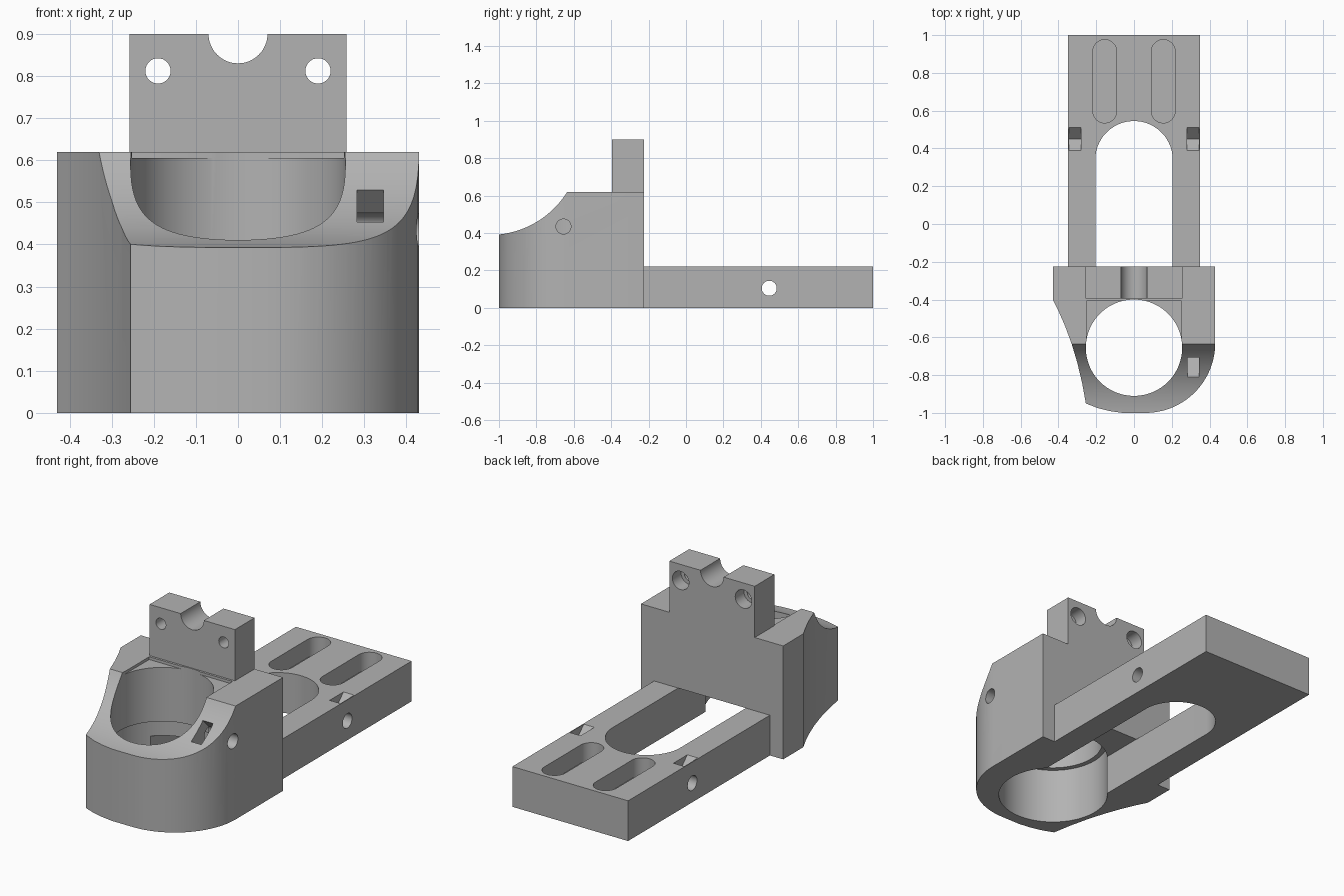
import bpy
import bmesh
from math import cos, sin, pi, radians
from mathutils import Matrix, Vector

cube = bpy.data.objects.get("Cube")
if cube:
    bpy.data.objects.remove(cube, do_unlink=True)

grey = bpy.data.materials.new("plain_grey")
grey.use_nodes = True
COLOUR = (0.45, 0.45, 0.45, 1)
grey.diffuse_color = COLOUR
grey.node_tree.nodes["Principled BSDF"].inputs["Base Color"].default_value = COLOUR

# Axis maps: profile (u, v) and extrusion w to x, y, z
AXES = {
    "z": lambda u, v, w: (u, v, w),
    "y": lambda u, v, w: (u, w, v),
    "x": lambda u, v, w: (w, u, v),
}


def arc(cu, cv, r, start, end, n=24):
    angles = [radians(start + (end - start) * i / n) for i in range(n + 1)]
    return [(cu + r * cos(a), cv + r * sin(a)) for a in angles]


def circle(cu, cv, r, n=64):
    return arc(cu, cv, r, 0, 360, n)[:-1]


def rect(u0, u1, v0, v1):
    return [(u0, v0), (u1, v0), (u1, v1), (u0, v1)]


def prism(name, outline, low, high, axis="z"):
    """Closed solid made by extruding an outline along an axis."""
    bm = bmesh.new()
    place = AXES[axis]
    a = [bm.verts.new(place(u, v, low)) for u, v in outline]
    b = [bm.verts.new(place(u, v, high)) for u, v in outline]
    bm.faces.new(a)
    bm.faces.new(b)
    for i in range(len(a)):
        j = (i + 1) % len(a)
        bm.faces.new((a[i], a[j], b[j], b[i]))
    bmesh.ops.recalc_face_normals(bm, faces=bm.faces)
    mesh = bpy.data.meshes.new(name)
    bm.to_mesh(mesh)
    bm.free()
    mesh.materials.append(grey)
    obj = bpy.data.objects.new(name, mesh)
    bpy.context.scene.collection.objects.link(obj)
    return obj


def cut(obj, outline, low, high, axis="z"):
    """Subtract a prism from the object."""
    tool = prism("cutter", outline, low, high, axis)
    tool.hide_render = True
    mod = obj.modifiers.new("cut", "BOOLEAN")
    mod.operation = "DIFFERENCE"
    mod.solver = "EXACT"
    mod.object = tool
    graph = bpy.context.evaluated_depsgraph_get()
    mesh = bpy.data.meshes.new_from_object(obj.evaluated_get(graph))
    obj.modifiers.clear()
    obj.data = mesh
    bpy.data.objects.remove(tool, do_unlink=True)


def finish(obj):
    bpy.ops.object.select_all(action="DESELECT")
    obj.select_set(True)
    bpy.context.view_layer.objects.active = obj
    bpy.ops.object.shade_smooth_by_angle(angle=radians(25))


BACK = -0.225      # rear face of the clamp
TOP = 0.62         # clamp height
PLATE = 0.22       # base plate height
BORE_Y = -0.655
SLOT = 0.205       # half width of the long slot

# Clamp body: rounded front right, hollowed left flank
flank = [(-0.43, -0.40), (-0.40, -0.46), (-0.365, -0.54), (-0.33, -0.635),
         (-0.30, -0.735), (-0.275, -0.84), (-0.255, -0.95)]
front = [(-0.19, -0.975), (-0.13, -0.99), (-0.06, -1.0)]
outline = [(0.43, BACK), (-0.43, BACK)] + flank + front + arc(0.06, -0.63, 0.37, -90, 0)
clamp = prism("clamp_body", outline, 0, TOP)

# Concave slope over the front
scoop = arc(-1.05, 0.879, 0.489, -90, -32, 32)
cut(clamp, scoop + [(-0.635, 1.2), (-1.05, 1.2)], -0.6, 0.6, "x")

# Stepped bore, shallow top pocket and tunnel to the base slot
cut(clamp, circle(0, BORE_Y, 0.255, 96), -0.1, 1)
cut(clamp, circle(0, BORE_Y, 0.282, 96), -0.1, 0.31)
cut(clamp, rect(-0.252, 0.252, -0.70, -0.407), 0.605, 0.8)
cut(clamp, rect(-SLOT, SLOT, BORE_Y, 0), -0.1, PLATE)

# Set screw hole and its tilted nut pocket
cut(clamp, circle(BORE_Y, 0.435, 0.04, 32), 0.2, 0.6, "x")
tilt = Matrix.Rotation(radians(-45), 2)
pocket = [tilt @ Vector(p) + Vector((-0.765, 0.4975))
          for p in rect(-0.15, 0.17, -0.063, 0.063)]
cut(clamp, pocket, 0.283, 0.345, "x")

# Upright block with a half-round notch and two bolt holes
upright = prism("upright_block", rect(-0.258, 0.258, TOP, 0.9), -0.395, BACK, "y")
cut(upright, circle(0, 0.9, 0.07), -1, 0, "y")
for side in (-1, 1):
    cut(upright, circle(side * 0.19, 0.812, 0.03, 32), -1, 0, "y")
    cut(upright, circle(side * 0.19, 0.812, 0.05, 32), -0.30, 0, "y")

# Base plate with the long round-ended slot
plate = prism("base_plate", rect(-0.35, 0.35, BACK, 1), 0, PLATE)
cut(plate, [(-SLOT, -0.5), (SLOT, -0.5)] + arc(0, 0.34, SLOT, 0, 180, 48), -0.1, 0.5)

# Cross hole through both rails
cut(plate, circle(0.445, 0.105, 0.04, 32), -1, 1, "x")

# Adjusting grooves and nut notches on each side
for side in (-1, 1):
    x = side * 0.155
    groove = arc(x, 0.913, 0.063, 0, 180) + arc(x, 0.598, 0.063, 180, 360)
    cut(plate, groove, 0.12, 0.5)
    x = side * 0.313
    notch = [(0.45, 0.16), (0.51, PLATE), (0.51, 0.3), (0.39, 0.3), (0.39, PLATE)]
    cut(plate, notch, x - 0.032, x + 0.032, "x")

for part in (clamp, upright, plate):
    finish(part)
